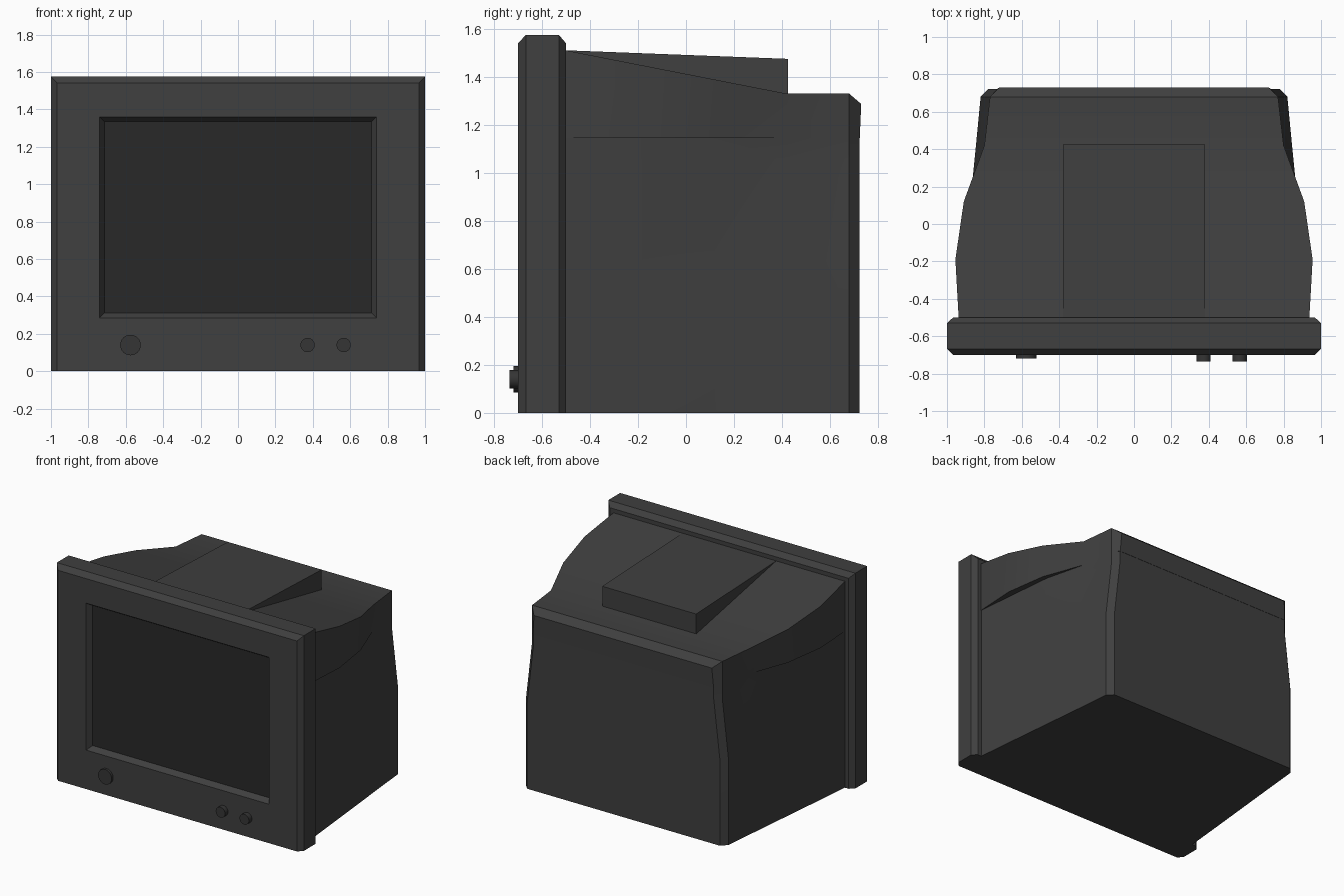
import bpy, bmesh, math

if "Cube" in bpy.data.objects:
    bpy.data.objects.remove(bpy.data.objects["Cube"])


def material(name, v):
    m = bpy.data.materials.new(name)
    m.diffuse_color = (v, v, v, 1)
    m.use_nodes = True
    m.node_tree.nodes["Principled BSDF"].inputs["Base Color"].default_value = m.diffuse_color
    return m


CASE = material("dark_case", 0.05)
GLASS = material("dark_glass", 0.022)
KNOB = material("dark_knob", 0.035)


def finish(name, bm, mat, angle=None):
    bmesh.ops.remove_doubles(bm, verts=bm.verts, dist=0.0005)
    bmesh.ops.recalc_face_normals(bm, faces=bm.faces)
    me = bpy.data.meshes.new(name)
    bm.to_mesh(me)
    bm.free()
    ob = bpy.data.objects.new(name, me)
    bpy.context.collection.objects.link(ob)
    me.materials.append(mat)
    if angle:
        bpy.ops.object.select_all(action='DESELECT')
        ob.select_set(True)
        bpy.context.view_layer.objects.active = ob
        bpy.ops.object.shade_smooth_by_angle(angle=math.radians(angle))
    return ob


def loft(bm, rings):
    """Skin consecutive closed rings, merging coincident points."""
    vs = [[bm.verts.new(p) for p in r] for r in rings]
    n = len(vs[0])
    for a, b in zip(vs, vs[1:]):
        for i in range(n):
            j = (i + 1) % n
            bm.faces.new((a[i], a[j], b[j], b[i]))
    return vs


# Front bezel: chamfered frame running into the recessed opening
def rect(y, hx, z0, z1):
    return [(-hx, y, z0), (hx, y, z0), (hx, y, z1), (-hx, y, z1)]


bm = bmesh.new()
vs = loft(bm, [rect(-0.5, 0.967, 0, 1.54), rect(-0.53, 1, 0, 1.575),
               rect(-0.667, 1, 0, 1.575), rect(-0.7, 0.967, 0, 1.54),
               rect(-0.7, 0.74, 0.285, 1.36), rect(-0.66, 0.715, 0.31, 1.335)])
bm.faces.new(vs[0])
finish("front_bezel", bm, CASE)

# Screen glass at the bottom of the recess
bm = bmesh.new()
bm.faces.new([bm.verts.new(p) for p in rect(-0.66, 0.715, 0.31, 1.335)])
screen = finish("screen", bm, GLASS)
screen.data.flip_normals() if screen.data.polygons[0].normal.y > 0 else None

# Rear housing: straight tapered base, upper shell bulging over a thin ledge
base = [(0.937, -0.51), (0.906, -0.19), (0.875, 0.12), (0.845, 0.42), (0.82, 0.68), (0.78, 0.722)]
neck = [(0.937, -0.51), (0.906, -0.19), (0.875, 0.12), (0.80, 0.42), (0.77, 0.68), (0.73, 0.722)]
shell = [(0.937, -0.51), (0.955, -0.19), (0.91, 0.12), (0.80, 0.42), (0.77, 0.68), (0.73, 0.724)]
rim = shell[:-1] + [(0.72, 0.73)]
lid = shell[:-1] + [shell[-2]]


def top_z(y):
    return 1.33 + 0.196 * max(0, 0.42 - y)


def ring(plan, height):
    right = [(x, y, height(y)) for x, y in plan]
    return right + [(-x, y, z) for x, y, z in reversed(right)]


bm = bmesh.new()
vs = loft(bm, [ring(base, lambda y: 0), ring(base, lambda y: 0.63),
               ring(neck, lambda y: 1.06), ring(neck, lambda y: 1.145),
               ring(shell, lambda y: 1.145),
               ring(rim, lambda y: 1.287 if y > 0.7 else top_z(y)),
               ring(lid, top_z)])
bm.faces.new(vs[0])
for i in range(4):
    t = vs[-1]
    bm.faces.new((t[i], t[i + 1], t[-2 - i], t[-1 - i]))
finish("rear_housing", bm, CASE, 25)

# Raised wedge on top of the housing
side = [(-0.51, 1.511), (0.425, 1.475), (0.425, 1.31), (-0.51, 1.49)]
bm = bmesh.new()
vs = loft(bm, [[(s * 0.38, y, z) for y, z in side] for s in (-1, 1)])
for r in vs:
    bm.faces.new(r)
finish("top_wedge", bm, CASE)

# Power button and two control knobs
for name, x, r, y in (("power_button", -0.575, 0.055, -0.718),
                      ("control_knob_left", 0.372, 0.038, -0.735),
                      ("control_knob_right", 0.565, 0.038, -0.735)):
    bpy.ops.mesh.primitive_cylinder_add(vertices=24, radius=r, depth=-0.69 - y,
                                        location=(x, (y - 0.69) / 2, 0.14),
                                        rotation=(math.pi / 2, 0, 0))
    ob = bpy.context.object
    ob.name = name
    ob.data.materials.append(KNOB)
    bpy.ops.object.shade_smooth_by_angle(angle=math.radians(30))
